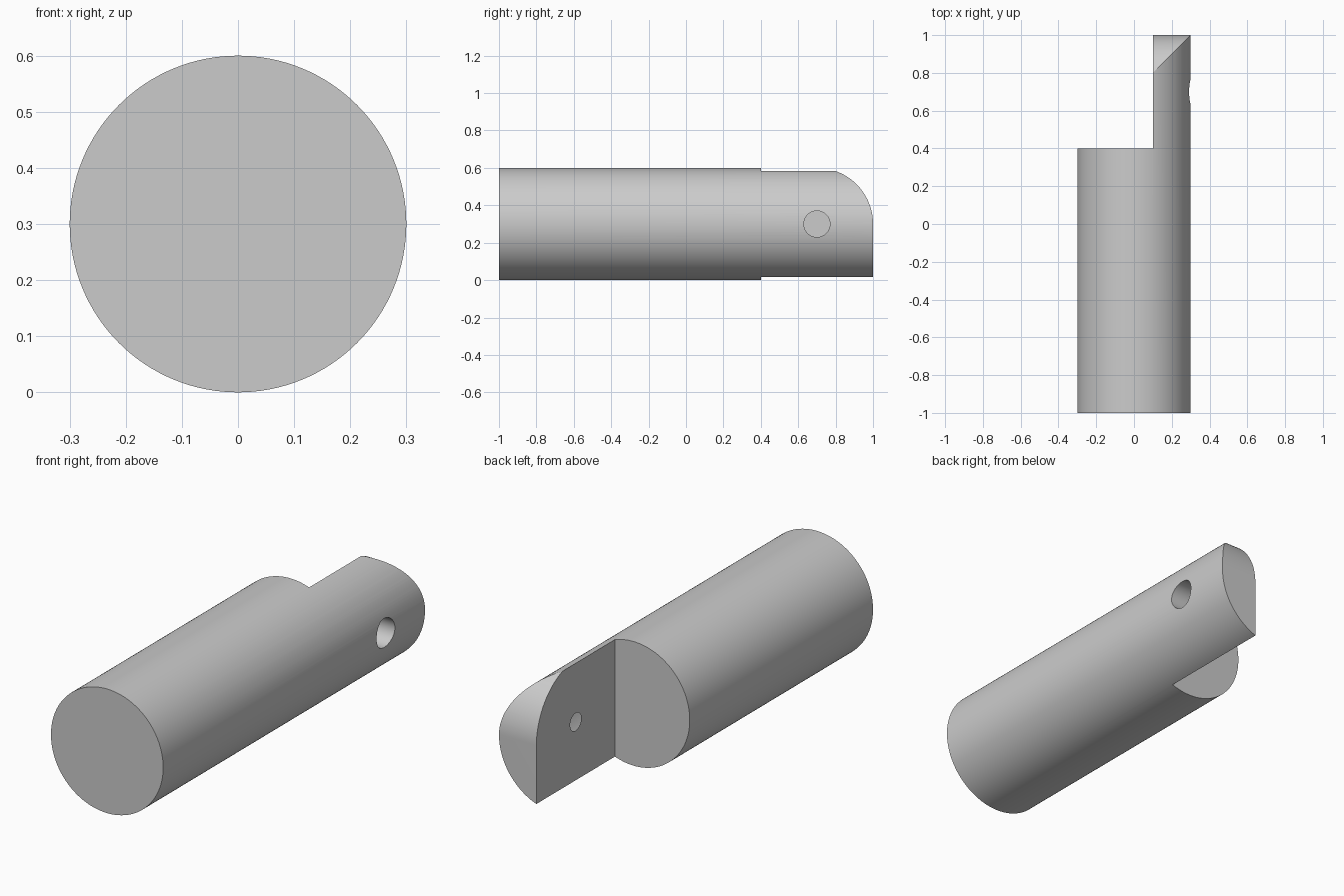
import bpy
import bmesh
import math
from mathutils import Matrix, Vector

old = bpy.data.objects.get("Cube")
if old:
    bpy.data.objects.remove(old, do_unlink=True)

R = 0.3            # shaft radius and axis height
HOLE_Y = 0.7       # pin hole, also the centre of the rounded corner
TANG_X = 0.1       # flat inner face of the tang
SHOULDER_Y = 0.4

steel = bpy.data.materials.new("plain grey")
steel.use_nodes = True
GREY = (0.6, 0.6, 0.6, 1)
steel.diffuse_color = GREY
steel.node_tree.nodes["Principled BSDF"].inputs["Base Color"].default_value = GREY


def add_object(name, bm):
    bmesh.ops.recalc_face_normals(bm, faces=bm.faces)
    mesh = bpy.data.meshes.new(name)
    bm.to_mesh(mesh)
    bm.free()
    mesh.materials.append(steel)
    obj = bpy.data.objects.new(name, mesh)
    bpy.context.collection.objects.link(obj)
    return obj


def cylinder(name, radius, length, centre, axis, sides):
    bm = bmesh.new()
    turn = Matrix.Rotation(math.pi / 2, 4, axis)
    bmesh.ops.create_cone(bm, cap_ends=True, segments=sides, radius1=radius,
                          radius2=radius, depth=length,
                          matrix=Matrix.Translation(centre) @ turn)
    return add_object(name, bm)


def prism(name, profile, x0, x1):
    """Extrude a (y, z) outline along x."""
    bm = bmesh.new()
    face = bm.faces.new([bm.verts.new((x0, y, z)) for y, z in profile])
    grown = bmesh.ops.extrude_face_region(bm, geom=[face])["geom"]
    verts = [v for v in grown if isinstance(v, bmesh.types.BMVert)]
    bmesh.ops.translate(bm, verts=verts, vec=Vector((x1 - x0, 0, 0)))
    return add_object(name, bm)


# Round shaft
shaft = cylinder("shaft", R, 2, (0, 0, R), "X", 128)

# Side notch that leaves the tang
notch = prism("notch_cutter",
              [(SHOULDER_Y, -1), (2, -1), (2, 2), (SHOULDER_Y, 2)], -1, TANG_X)

# Rounded upper corner at the end of the tang
STEPS = 40
arc = [(HOLE_Y + R * math.sin(a), R + R * math.cos(a))
       for a in (i * math.pi / 2 / STEPS for i in range(STEPS + 1))]
corner = prism("corner_cutter", arc + [(2, R), (2, 1), (HOLE_Y, 1)], 0, 1)

# Pin hole with a wide counterbore on the outside
pin_hole = cylinder("pin_hole_cutter", 0.0425, 1, (0.3, HOLE_Y, R), "Y", 48)
counterbore = cylinder("counterbore_cutter", 0.07, 0.4, (0.4, HOLE_Y, R), "Y", 48)

cutters = [notch, corner, pin_hole, counterbore]
for cutter in cutters:
    mod = shaft.modifiers.new(cutter.name, "BOOLEAN")
    mod.operation = "DIFFERENCE"
    mod.solver = "EXACT"
    mod.object = cutter

# Apply the cuts, then remove the cutters
bpy.ops.object.select_all(action="DESELECT")
bpy.context.view_layer.objects.active = shaft
shaft.select_set(True)
for cutter in cutters:
    bpy.ops.object.modifier_apply(modifier=cutter.name)
    bpy.data.objects.remove(cutter, do_unlink=True)

bpy.ops.object.shade_smooth_by_angle(angle=math.radians(25))
